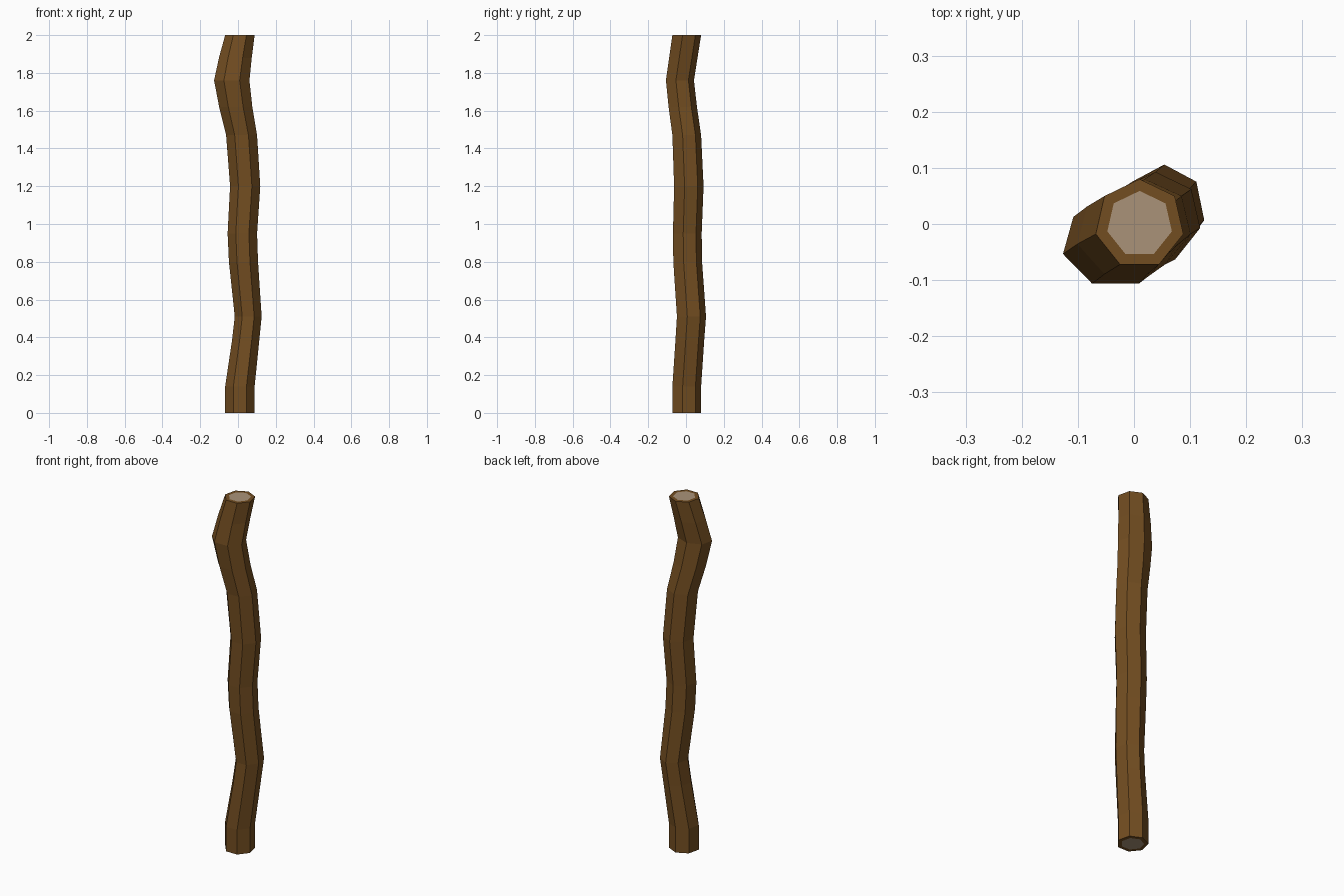
import bpy, bmesh, math

if "Cube" in bpy.data.objects:
    bpy.data.objects.remove(bpy.data.objects["Cube"])

SIDES = 7


def material(name, color):
    m = bpy.data.materials.new(name)
    m.diffuse_color = (*color, 1)
    m.use_nodes = True
    m.node_tree.nodes["Principled BSDF"].inputs["Base Color"].default_value = m.diffuse_color
    return m


bark = material("bark", (0.17, 0.075, 0.015))
wood = material("cut_wood", (0.40, 0.29, 0.19))

# Cross-sections along the branch: z, centre x, centre y, radius x, radius y
rings = [
    (0.00, 0.010, 0.000, 0.080, 0.080),
    (0.14, 0.010, 0.000, 0.080, 0.080),
    (0.38, 0.040, 0.016, 0.074, 0.080),
    (0.51, 0.054, 0.025, 0.073, 0.081),
    (0.80, 0.029, 0.005, 0.079, 0.080),
    (0.95, 0.023, 0.003, 0.080, 0.080),
    (1.20, 0.038, 0.011, 0.082, 0.082),
    (1.47, 0.019, 0.000, 0.084, 0.080),
    (1.62, -0.012, -0.021, 0.090, 0.079),
    (1.76, -0.033, -0.036, 0.096, 0.078),
    (1.88, -0.014, -0.018, 0.089, 0.079),
    (2.00, 0.010, 0.000, 0.080, 0.080),
]

bm = bmesh.new()


def add_ring(z, cx, cy, rx, ry):
    angles = [math.pi / 2 + math.tau * i / SIDES for i in range(SIDES)]
    return [bm.verts.new((cx + rx * math.cos(a), cy + ry * math.sin(a), z)) for a in angles]


def bridge(a, b):
    for i in range(SIDES):
        j = (i + 1) % SIDES
        bm.faces.new((a[i], a[j], b[j], b[i]))


# Bark tube, with a bark rim and a pale cut face at both ends
inset = 0.059
loops = [add_ring(0, 0.01, 0, inset, inset)]
loops += [add_ring(*r) for r in rings]
loops.append(add_ring(2, 0.01, 0, inset, inset))
for lower, upper in zip(loops, loops[1:]):
    bridge(lower, upper)
for cap in (loops[0][::-1], loops[-1]):
    bm.faces.new(cap).material_index = 1

bmesh.ops.recalc_face_normals(bm, faces=bm.faces)
mesh = bpy.data.meshes.new("branch")
bm.to_mesh(mesh)
bm.free()
mesh.materials.append(bark)
mesh.materials.append(wood)
branch = bpy.data.objects.new("branch", mesh)
bpy.context.collection.objects.link(branch)
